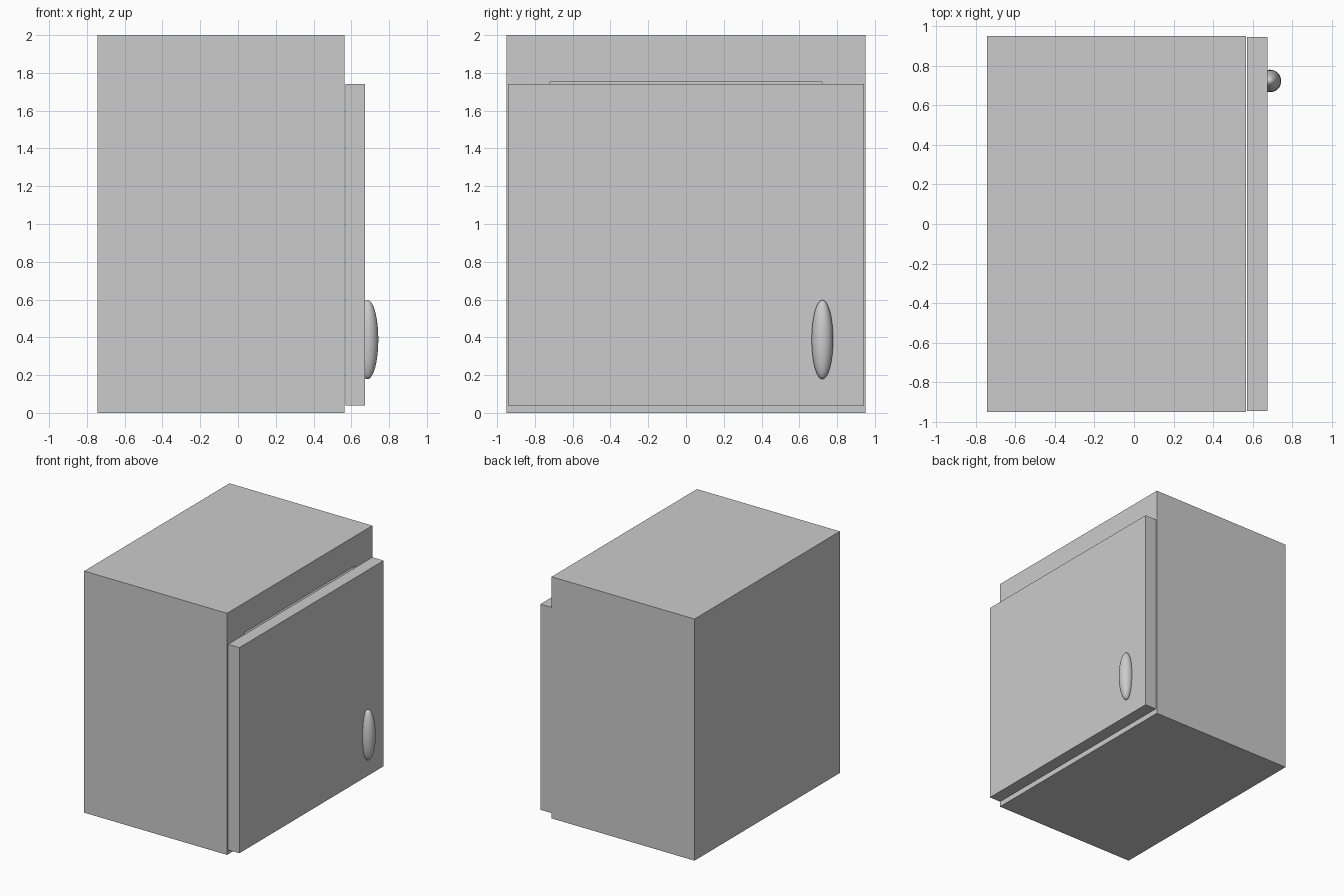
import bpy
from mathutils import Vector

if "Cube" in bpy.data.objects:
    bpy.data.objects.remove(bpy.data.objects["Cube"])


def box(name, lo, hi):
    lo, hi = Vector(lo), Vector(hi)
    bpy.ops.mesh.primitive_cube_add(size=1, location=(lo + hi) / 2)
    ob = bpy.context.object
    ob.name = name
    ob.scale = hi - lo
    bpy.ops.object.transform_apply(location=False, rotation=False, scale=True)
    return ob


# Cabinet body, hollowed from the door side
body = box("cabinet_body", (-0.743, -0.95, 0), (0.565, 0.95, 2))
cavity = box("cavity_cutter", (-0.52, -0.72, 0.25), (0.7, 0.72, 1.753))
cavity.hide_render = True
cut = body.modifiers.new("hollow", 'BOOLEAN')
cut.operation = 'DIFFERENCE'
cut.solver = 'EXACT'
cut.object = cavity
bpy.context.view_layer.objects.active = body
bpy.ops.object.modifier_apply(modifier=cut.name)
bpy.data.objects.remove(cavity)

# Door panel, standing just clear of the body
box("door", (0.57, -0.943, 0.04), (0.673, 0.943, 1.742))

# Oval door handle, half sunk in the door
bpy.ops.mesh.primitive_uv_sphere_add(segments=32, ring_count=16, radius=1,
                                     location=(0.686, 0.722, 0.388))
handle = bpy.context.object
handle.name = "handle"
handle.scale = (0.057, 0.057, 0.21)
bpy.ops.object.transform_apply(location=False, rotation=False, scale=True)
bpy.ops.object.shade_smooth()
